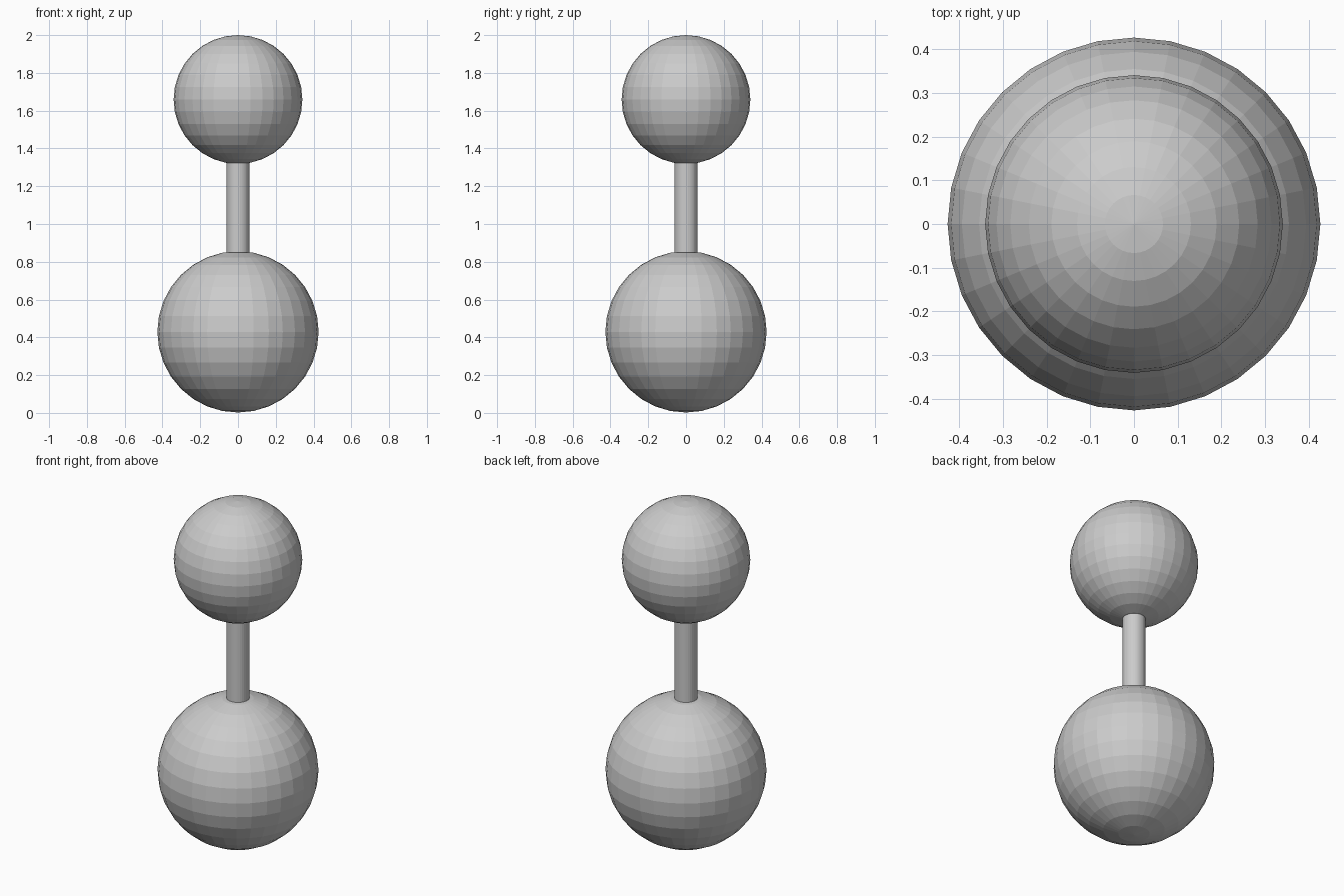
import bpy

if "Cube" in bpy.data.objects:
    bpy.data.objects.remove(bpy.data.objects["Cube"])


def ball(name, radius, z):
    bpy.ops.mesh.primitive_uv_sphere_add(segments=32, ring_count=16,
                                         radius=radius, location=(0, 0, z))
    bpy.context.object.name = name


# Two flat-shaded balls, the larger one resting on the ground
ball("lower_ball", 0.427, 0.429)
ball("upper_ball", 0.341, 1.659)

# Thin rod joining them, its ends sunk just into both balls
bottom, top = 0.83, 1.34
bpy.ops.mesh.primitive_cylinder_add(vertices=32, radius=0.061, depth=top - bottom,
                                    location=(0, 0, (bottom + top) / 2))
bpy.context.object.name = "connecting_rod"
